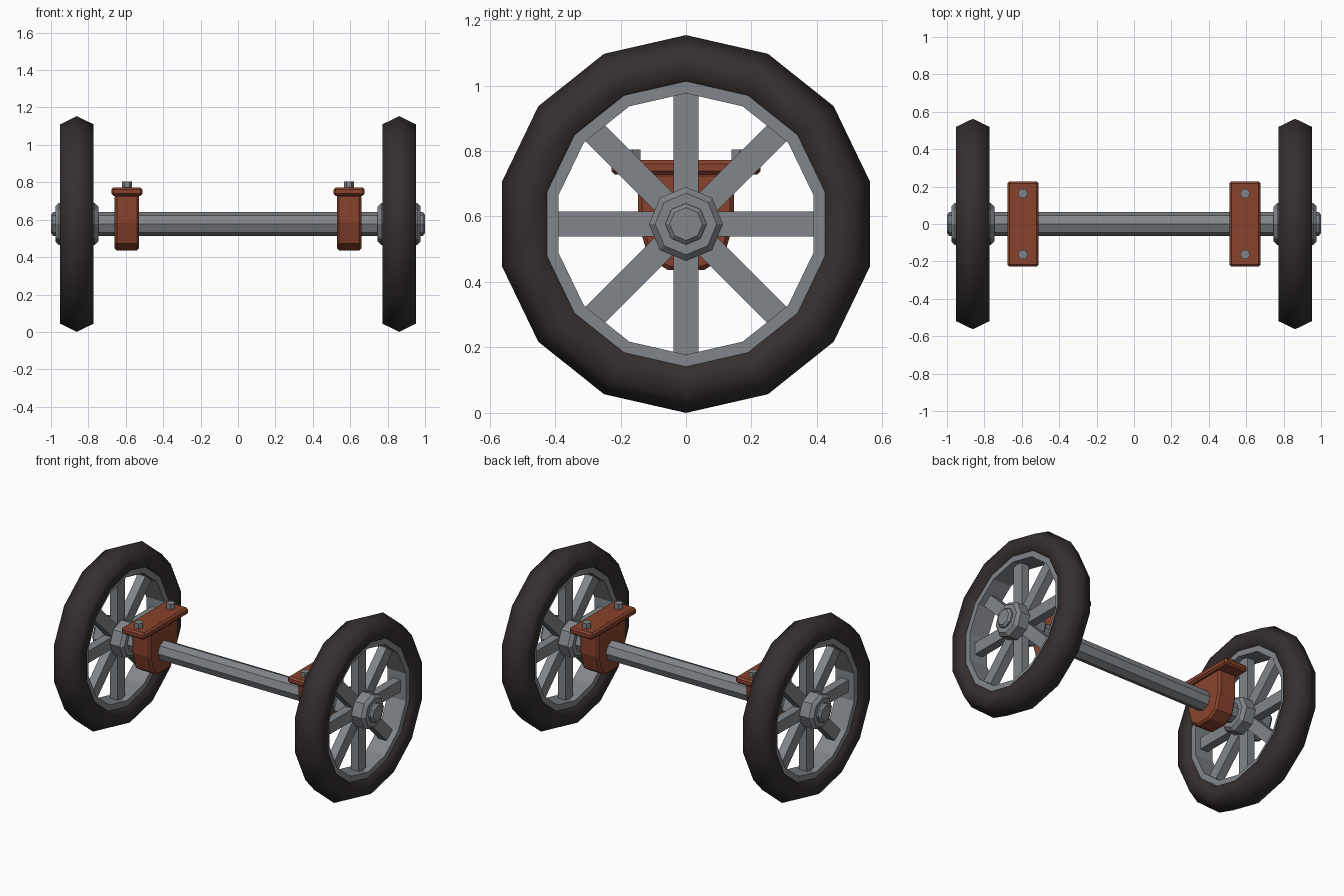
import bpy, bmesh, math
from mathutils import Matrix

if "Cube" in bpy.data.objects:
    bpy.data.objects.remove(bpy.data.objects["Cube"])

CZ = 0.577      # axle height
WX = 0.862      # wheel centre in x


def material(name, rgb):
    m = bpy.data.materials.new(name)
    m.diffuse_color = (*rgb, 1)
    m.use_nodes = True
    m.node_tree.nodes["Principled BSDF"].inputs["Base Color"].default_value = m.diffuse_color
    return m


RUBBER = material("dark rubber", (0.036, 0.028, 0.028))
STEEL = material("grey steel", (0.22, 0.235, 0.255))
RUST = material("rust brown", (0.25, 0.055, 0.026))


def finish(bm, name, mat, bevel=0.0, smooth=False):
    bmesh.ops.recalc_face_normals(bm, faces=bm.faces)
    me = bpy.data.meshes.new(name)
    for f in bm.faces:
        f.smooth = smooth
    bm.to_mesh(me)
    bm.free()
    me.materials.append(mat)
    ob = bpy.data.objects.new(name, me)
    bpy.context.collection.objects.link(ob)
    if bevel:
        b = ob.modifiers.new("bevel", 'BEVEL')
        b.width = bevel
        b.segments = 1
        b.limit_method = 'ANGLE'
        b.angle_limit = math.radians(60)
    return ob


def lathe(name, profile, sides, x, mat, closed=False, smooth=False):
    """Spin (x, radius) points around the axle line."""
    bm = bmesh.new()
    rings = []
    for px, r in profile:
        rings.append([bm.verts.new((x + px, r * math.sin(a), CZ + r * math.cos(a)))
                      for a in (2 * math.pi * i / sides for i in range(sides))])
    pairs = list(zip(rings, rings[1:]))
    if closed:
        pairs.append((rings[-1], rings[0]))
    else:
        bm.faces.new(rings[0])
        bm.faces.new(rings[-1])
    for a, b in pairs:
        for i in range(sides):
            j = (i + 1) % sides
            bm.faces.new((a[i], a[j], b[j], b[i]))
    return finish(bm, name, mat, smooth=smooth)


def add_box(bm, size, matrix):
    bmesh.ops.create_cube(bm, size=1, matrix=matrix @ Matrix.Diagonal((*size, 1)))


# axle running through both hubs
lathe("axle", [(-1, 0.05), (-0.988, 0.063), (0.988, 0.063), (1, 0.05)], 8, 0, STEEL)

for side, s in (("left", -1), ("right", 1)):
    x = s * WX
    # tyre: stretched six-sided ring
    lathe(side + "_tyre", [(0, 0.577), (0.089, 0.533), (0.089, 0.447),
                           (0, 0.404), (-0.089, 0.447), (-0.089, 0.533)],
          14, x, RUBBER, closed=True, smooth=True)
    # rim
    lathe(side + "_rim", [(-0.066, 0.399), (0.066, 0.399), (0.066, 0.45), (-0.066, 0.45)],
          14, x, STEEL, closed=True)
    # hub
    lathe(side + "_hub", [(-0.115, 0.094), (-0.095, 0.113), (0.095, 0.113), (0.115, 0.094)],
          8, x, STEEL)
    # eight spokes
    bm = bmesh.new()
    for i in range(8):
        m = (Matrix.Translation((x, 0, CZ)) @ Matrix.Rotation(i * math.pi / 4, 4, 'X')
             @ Matrix.Translation((0, 0, 0.235)))
        add_box(bm, (0.055, 0.077, 0.33), m)
    finish(bm, side + "_spokes", STEEL)

    # bearing block under the mounting plate
    bx = s * 0.594
    half = [(0.147, 0.735), (0.147, 0.585), (0.115, 0.474), (0.055, 0.436)]
    outline = half + [(-y, z) for y, z in reversed(half)]
    bm = bmesh.new()
    face = bm.faces.new([bm.verts.new((bx - 0.066, y, z)) for y, z in outline])
    ext = bmesh.ops.extrude_face_region(bm, geom=[face])
    bmesh.ops.translate(bm, vec=(0.132, 0, 0),
                        verts=[v for v in ext["geom"] if isinstance(v, bmesh.types.BMVert)])
    finish(bm, side + "_bearing_block", RUST, bevel=0.012)
    # mounting plate
    bm = bmesh.new()
    add_box(bm, (0.166, 0.456, 0.044), Matrix.Translation((bx, 0, 0.75)))
    finish(bm, side + "_mounting_plate", RUST, bevel=0.011)
    # bolt heads
    bm = bmesh.new()
    for y in (-0.163, 0.163):
        bmesh.ops.create_cone(bm, cap_ends=True, segments=6, radius1=0.027, radius2=0.027,
                              depth=0.05, matrix=Matrix.Translation((bx, y, 0.779))
                              @ Matrix.Rotation(math.pi / 2, 4, 'Z'))
    finish(bm, side + "_bolts", STEEL)
